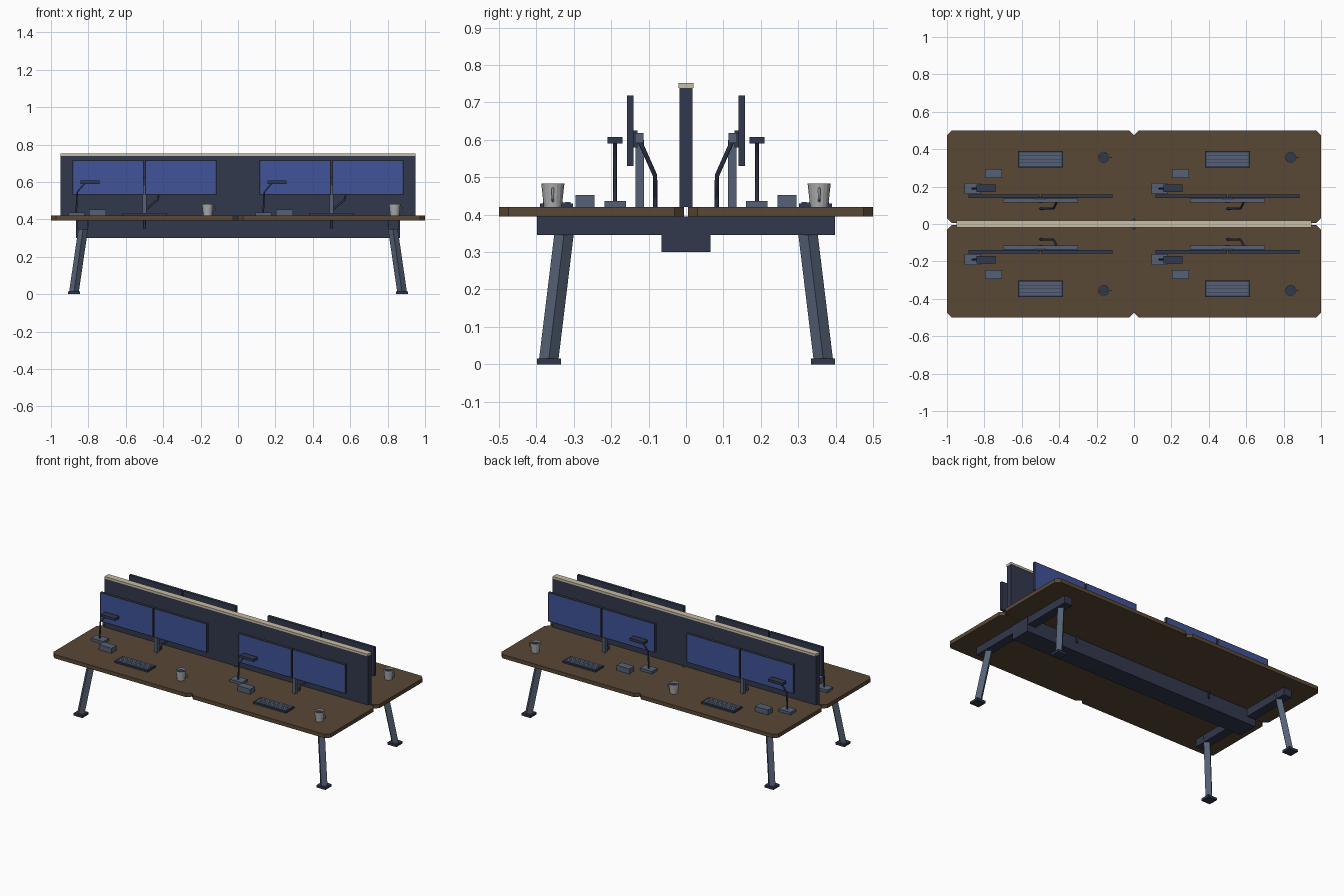
import bpy, bmesh
from mathutils import Vector

cube = bpy.data.objects.get("Cube")
if cube:
    bpy.data.objects.remove(cube, do_unlink=True)


def material(name, rgb):
    m = bpy.data.materials.new(name)
    m.use_nodes = True
    m.diffuse_color = (*rgb, 1)
    m.node_tree.nodes["Principled BSDF"].inputs["Base Color"].default_value = (*rgb, 1)
    return m


WOOD = material("brown wood", (0.10, 0.065, 0.036))
DARK = material("dark navy", (0.032, 0.04, 0.075))
SLATE = material("slate metal", (0.09, 0.12, 0.18))
BLUE = material("screen blue", (0.052, 0.088, 0.32))
CREAM = material("cream trim", (0.58, 0.51, 0.38))
GREY = material("light ceramic", (0.42, 0.43, 0.44))


def finish(name, bm, *mats):
    bmesh.ops.recalc_face_normals(bm, faces=bm.faces)
    mesh = bpy.data.meshes.new(name)
    bm.to_mesh(mesh)
    bm.free()
    for m in mats:
        mesh.materials.append(m)
    ob = bpy.data.objects.new(name, mesh)
    bpy.context.collection.objects.link(ob)
    return ob


def box_bm(x, y, z):
    """Box from (low, high) pairs on each axis."""
    bm = bmesh.new()
    bmesh.ops.create_cube(bm, size=1)
    for v in bm.verts:
        v.co = Vector([(lo + hi) / 2 + c * abs(hi - lo) for c, (lo, hi) in zip(v.co, (x, y, z))])
    return bm


def box(name, x, y, z, mat):
    return finish(name, box_bm(x, y, z), mat)


def tube(name, points, radius, mat):
    curve = bpy.data.curves.new(name, 'CURVE')
    curve.dimensions = '3D'
    curve.bevel_depth = radius
    curve.bevel_resolution = 1
    curve.use_fill_caps = True
    spline = curve.splines.new('POLY')
    spline.points.add(len(points) - 1)
    for p, co in zip(spline.points, points):
        p.co = (*co, 1)
    curve.materials.append(mat)
    ob = bpy.data.objects.new(name, curve)
    bpy.context.collection.objects.link(ob)
    bpy.ops.object.select_all(action='DESELECT')
    ob.select_set(True)
    bpy.context.view_layer.objects.active = ob
    bpy.ops.object.convert(target='MESH')


def desk_top(x, y):
    # Board with clipped corners
    bm = box_bm(x, y, (0.395, 0.42))
    corners = [e for e in bm.edges if abs(e.verts[0].co.z - e.verts[1].co.z) > 0.01]
    bmesh.ops.bevel(bm, geom=corners, offset=0.026, segments=1, affect='EDGES')
    finish("desk_top", bm, WOOD)


def leg(sx, sy):
    # Splayed square tube set corner-on, with a flat foot
    bm = bmesh.new()
    bmesh.ops.create_cone(bm, segments=4, radius1=0.026, radius2=0.026, depth=1, cap_ends=True)
    foot, head = Vector((sx * 0.877, sy * 0.367, 0.012)), Vector((sx * 0.822, sy * 0.321, 0.39))
    for v in bm.verts:
        end = head if v.co.z > 0 else foot
        v.co = Vector((v.co.x, v.co.y, 0)) + end
    finish("leg", bm, SLATE)
    cx, cy, h = sx * 0.877, sy * 0.366, 0.032
    box("foot", (cx - h, cx + h), (cy - h, cy + h), (0, 0.015), DARK)


def monitor(x, s):
    # Dark casing with an inset blue screen on its outward face
    bm = box_bm(x, (s * 0.14, s * 0.158), (0.53, 0.718))
    bm.normal_update()
    face = [f for f in bm.faces if f.normal.y * s > 0.9]
    bmesh.ops.inset_region(bm, faces=face, thickness=0.007)
    face[0].material_index = 1
    finish("monitor", bm, DARK, BLUE)


def mug(x, y):
    # Tapered mug with recessed dark drink and a side handle
    bm = bmesh.new()
    bmesh.ops.create_cone(bm, segments=16, radius1=0.024, radius2=0.031, depth=0.063, cap_ends=True)
    bmesh.ops.translate(bm, verts=bm.verts, vec=(x, y, 0.4515))
    bm.normal_update()
    top = [f for f in bm.faces if f.normal.z > 0.9]
    bmesh.ops.inset_region(bm, faces=top, thickness=0.004)
    bmesh.ops.inset_region(bm, faces=top, thickness=0.0005, depth=-0.012)
    top[0].material_index = 1
    finish("mug", bm, GREY, DARK)
    tube("mug_handle", [(x + 0.026, y, 0.47), (x + 0.042, y, 0.468),
                        (x + 0.042, y, 0.443), (x + 0.024, y, 0.437)], 0.0035, GREY)


def keyboard(cx, s):
    box("keyboard", (cx - 0.12, cx + 0.12), (s * 0.302, s * 0.39), (0.42, 0.43), DARK)
    for i in range(4):
        y = 0.309 + i * 0.019
        box("key_row", (cx - 0.112, cx + 0.112), (s * y, s * (y + 0.016)), (0.429, 0.434), SLATE)


def lamp(cx, s):
    box("lamp_base", (cx - 0.407, cx - 0.32), (s * 0.16, s * 0.218), (0.42, 0.437), SLATE)
    tube("lamp_stem", [(cx - 0.365, s * 0.19, 0.435), (cx - 0.36, s * 0.19, 0.545),
                       (cx - 0.318, s * 0.19, 0.595)], 0.005, DARK)
    box("lamp_head", (cx - 0.342, cx - 0.24), (s * 0.17, s * 0.21), (0.59, 0.607), DARK)


def workstation(cx, s):
    desk_top((cx - 0.5, cx + 0.5), (s * 0.005, s * 0.5))
    monitor((cx - 0.385, cx - 0.004), s)
    monitor((cx + 0.004, cx + 0.385), s)
    # Monitor support
    box("monitor_post", (cx - 0.011, cx + 0.011), (s * 0.112, s * 0.135), (0.42, 0.6), SLATE)
    box("monitor_bar", (cx - 0.2, cx + 0.2), (s * 0.114, s * 0.136), (0.592, 0.618), SLATE)
    box("monitor_mount", (cx - 0.03, cx + 0.03), (s * 0.13, s * 0.142), (0.58, 0.625), DARK)
    # Cable running down through the desk
    tube("cable", [(cx + 0.09, s * 0.123, 0.595), (cx + 0.07, s * 0.083, 0.505),
                   (cx + 0.01, s * 0.082, 0.455), (cx, s * 0.082, 0.44),
                   (cx, s * 0.082, 0.35)], 0.006, DARK)
    lamp(cx, s)
    keyboard(cx, s)
    box("desk_block", (cx - 0.297, cx - 0.206), (s * 0.245, s * 0.295), (0.42, 0.453), SLATE)
    mug(cx + 0.338, s * 0.356)


# Four mirrored workstations
for side in (-1, 1):
    for centre in (-0.5, 0.5):
        workstation(centre, side)

# Central divider and cable tray
box("divider", (-0.95, 0.95), (-0.018, 0.018), (0.42, 0.739), DARK)
box("divider_cap", (-0.95, 0.95), (-0.02, 0.02), (0.738, 0.752), CREAM)
box("cable_tray", (-0.865, 0.865), (-0.066, 0.066), (0.3, 0.395), DARK)

# Underframe
for sx in (-1, 1):
    box("cross_beam", (sx * 0.803, sx * 0.861), (-0.398, 0.398), (0.346, 0.395), DARK)
    for sy in (-1, 1):
        leg(sx, sy)
